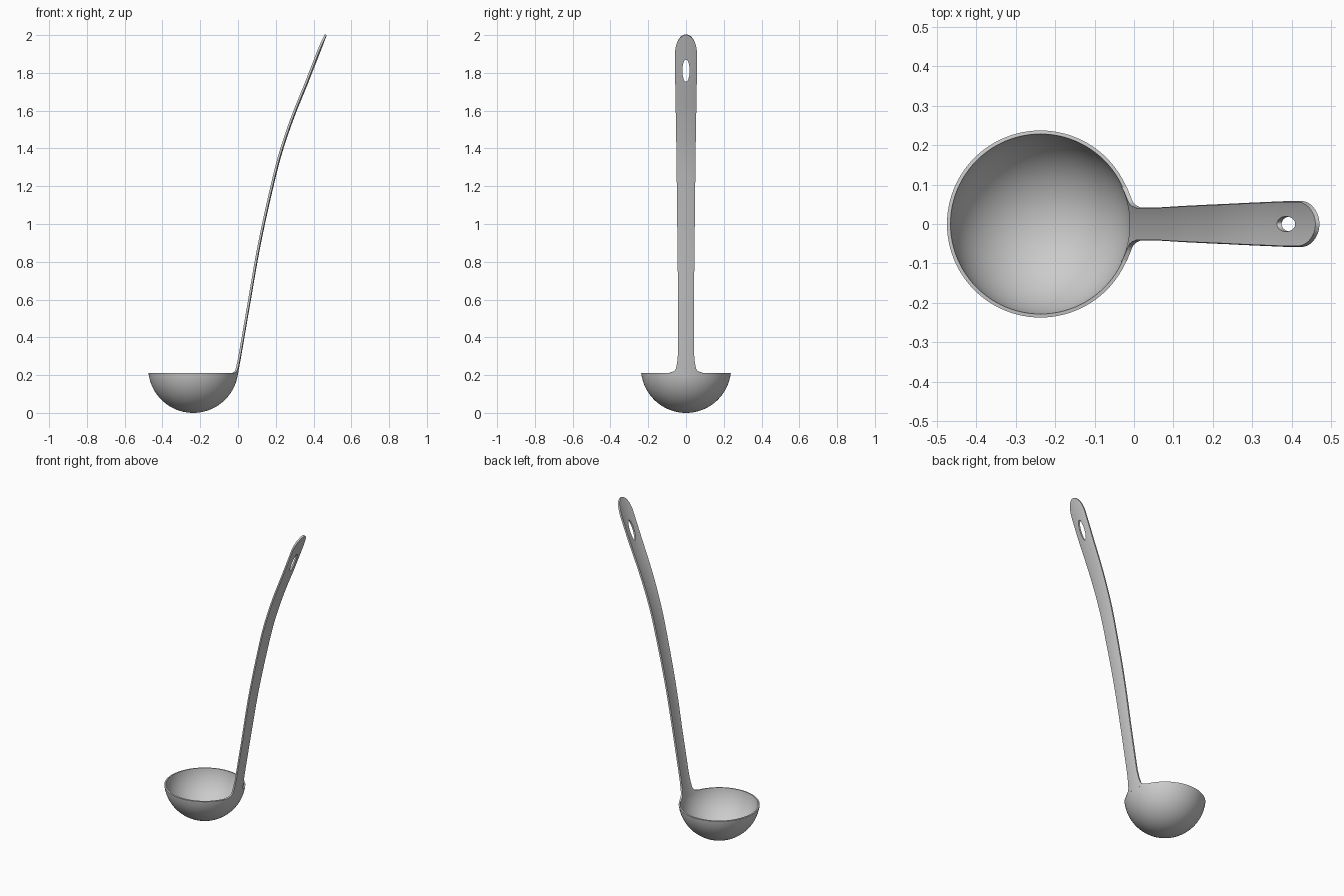
import bpy, bmesh, math

if "Cube" in bpy.data.objects:
    bpy.data.objects.remove(bpy.data.objects["Cube"])

R = 0.237          # bowl rim radius
RIM = 0.21         # rim height
CX = -R            # bowl centre


def make_object(name, bm, thickness, offset=-1):
    bmesh.ops.recalc_face_normals(bm, faces=bm.faces) if offset == 0 else None
    me = bpy.data.meshes.new(name)
    bm.to_mesh(me)
    bm.free()
    ob = bpy.data.objects.new(name, me)
    bpy.context.collection.objects.link(ob)
    mod = ob.modifiers.new("thickness", 'SOLIDIFY')
    mod.thickness = thickness
    mod.offset = offset
    return ob


def finish(ob):
    bpy.ops.object.select_all(action='DESELECT')
    bpy.context.view_layer.objects.active = ob
    ob.select_set(True)
    for m in list(ob.modifiers):
        bpy.ops.object.modifier_apply(modifier=m.name)
    bpy.ops.object.shade_smooth_by_angle(angle=math.radians(40))


def linear(table, z):
    for (a, va), (b, vb) in zip(table, table[1:]):
        if z <= b:
            return va + (vb - va) * (z - a) / (b - a)
    return table[-1][1]


def smooth(table, z):
    # cubic Hermite through the points
    n = len(table)
    i = 0
    while i < n - 2 and z > table[i + 1][0]:
        i += 1

    def slope(k):
        a, b = table[max(k - 1, 0)], table[min(k + 1, n - 1)]
        return (b[1] - a[1]) / (b[0] - a[0])
    (z0, p0), (z1, p1) = table[i], table[i + 1]
    h = z1 - z0
    t = (z - z0) / h
    return ((2*t**3 - 3*t**2 + 1) * p0 + (t**3 - 2*t**2 + t) * h * slope(i)
            + (3*t**2 - 2*t**3) * p1 + (t**3 - t**2) * h * slope(i + 1))


# Bowl: spherical cap, solidified inward
S = (R * R + RIM * RIM) / (2 * RIM)
a_max = math.acos((S - RIM) / S)
bm = bmesh.new()
N, M = 96, 24
rings = []
for j in range(1, M + 1):
    a = a_max * j / M
    rings.append([bm.verts.new((CX + S * math.sin(a) * math.cos(2 * math.pi * i / N),
                                S * math.sin(a) * math.sin(2 * math.pi * i / N),
                                S - S * math.cos(a))) for i in range(N)])
pole = bm.verts.new((CX, 0, 0))
for i in range(N):
    k = (i + 1) % N
    bm.faces.new((pole, rings[0][k], rings[0][i]))
    for lo, hi in zip(rings, rings[1:]):
        bm.faces.new((lo[i], lo[k], hi[k], hi[i]))
bowl = make_object("bowl", bm, 0.009)
finish(bowl)

# Handle: curved strip flaring into the rim
path = [(0.2, -0.001), (0.24, 0.006), (0.3, 0.017), (0.55, 0.06), (0.9, 0.122),
        (1.25, 0.2), (1.4, 0.241), (1.57, 0.3), (1.77, 0.381), (2.0, 0.47)]
width = [(0.206, 0.1), (0.211, 0.092), (0.215, 0.076), (0.222, 0.062), (0.235, 0.053),
         (0.265, 0.047), (0.32, 0.042), (0.6, 0.042), (1.4, 0.051), (1.8, 0.058), (1.9, 0.058)]
levels = [w[0] for w in width[:6]] + [0.29]
levels += [0.32 + (1.9 - 0.32) * i / 60 for i in range(61)]
levels += [1.9 + 0.1 * math.sin(math.pi / 2 * i / 14) for i in range(1, 15)]
bm = bmesh.new()
K = 16
rows = []
for z in levels:
    w = linear(width, z)
    if z > 1.9:
        w *= max(1 - ((z - 1.9) / 0.1) ** 2.2, 0.003) ** 0.5
    row = []
    for i in range(K + 1):
        y = w * (2 * i / K - 1)
        bow = R - math.sqrt(R * R - y * y)     # cross-section follows the bowl
        row.append(bm.verts.new((smooth(path, z) - bow, y, z)))
    rows.append(row)
for lo, hi in zip(rows, rows[1:]):
    for i in range(K):
        bm.faces.new((lo[i], lo[i + 1], hi[i + 1], hi[i]))
handle = make_object("handle", bm, 0.011)

# Hanging hole: elliptical cutter
bpy.ops.mesh.primitive_cylinder_add(vertices=40, radius=1, depth=0.4,
                                    location=(0.395, 0, 1.812),
                                    rotation=(0, math.pi / 2, 0))
cutter = bpy.context.object
cutter.name = "hole_cutter"
cutter.scale = (0.059, 0.019, 1)
cutter.hide_render = True
cut = handle.modifiers.new("hole", 'BOOLEAN')
cut.operation = 'DIFFERENCE'
cut.solver = 'EXACT'
cut.object = cutter
bpy.context.view_layer.update()
finish(handle)
bpy.data.objects.remove(cutter)
